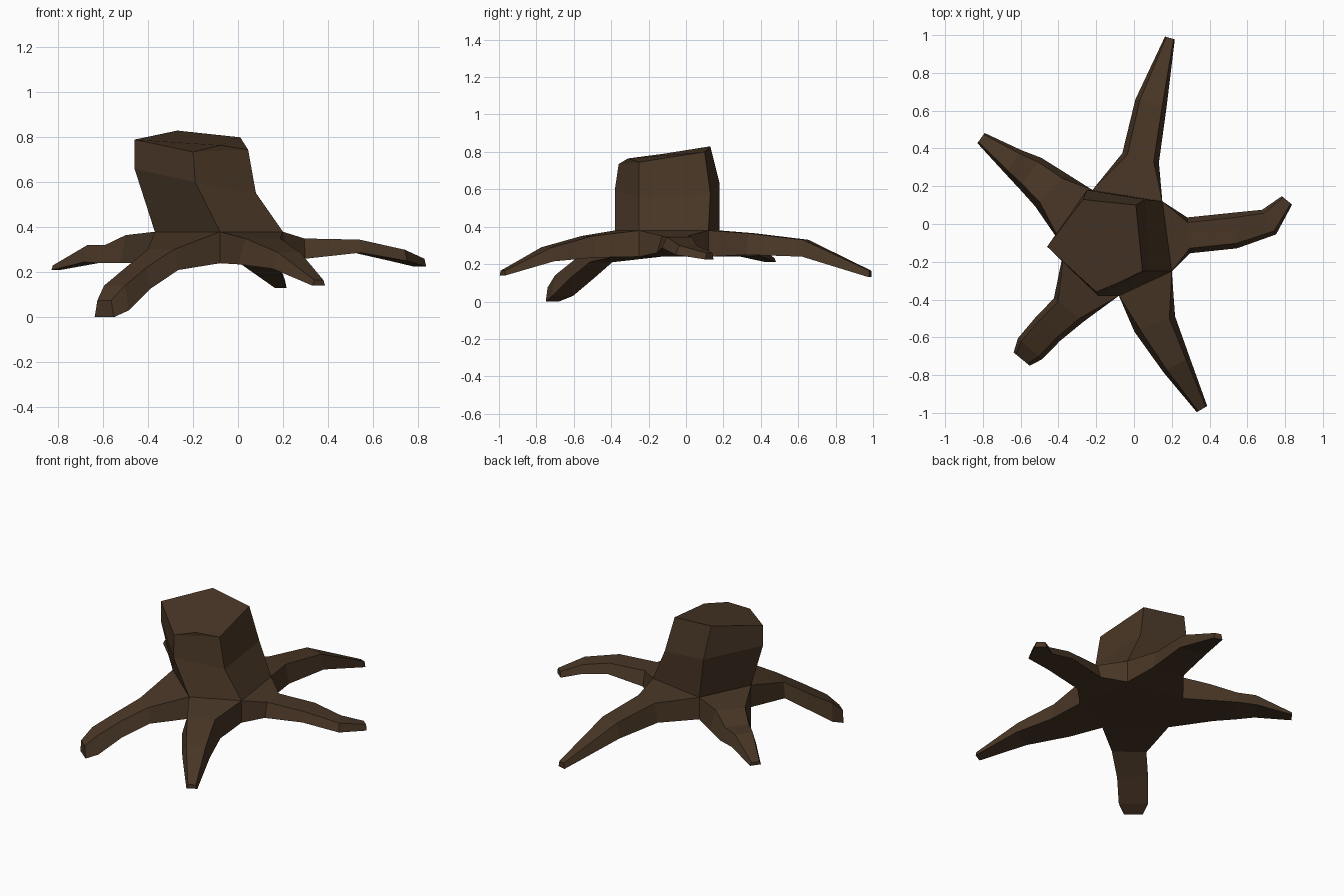
import bpy
import bmesh
from mathutils import Vector

if "Cube" in bpy.data.objects:
    bpy.data.objects.remove(bpy.data.objects["Cube"], do_unlink=True)

bark = bpy.data.materials.new("dark_brown_bark")
bark.use_nodes = True
bark_colour = (0.065, 0.037, 0.019, 1)
bark.diffuse_color = bark_colour
bark.node_tree.nodes["Principled BSDF"].inputs["Base Color"].default_value = bark_colour

bm = bmesh.new()


def ring(points):
    return [bm.verts.new(point) for point in points]


def bridge(lower, upper):
    """Join two closed rings of equal length with quads."""
    count = len(lower)
    for i in range(count):
        j = (i + 1) % count
        bm.faces.new((lower[i], lower[j], upper[j], upper[i]))


# Trunk: five corners, anticlockwise from the front one
collar = ring([(-.08, -.38, .38), (.2, -.25, .38), (.15, .12, .38),
               (-.22, .18, .38), (-.37, -.13, .38)])
waist = ring([(-.19, -.38, .6), (.08, -.25, .55), (.06, .13, .58),
              (-.25, .18, .63), (-.46, -.12, .66)])
rim = ring([(-.2, -.36, .735), (.045, -.25, .745), (.01, .1, .8),
            (-.27, .13, .83), (-.46, -.12, .79)])
bridge(collar, waist)
bridge(waist, rim)

# Sloping cut top with a chipped front edge
chip = bm.verts.new((-.08, -.31, .765))
bm.faces.new((rim[0], rim[1], chip))
bm.faces.new([rim[0], chip] + rim[1:])

# Underside between the roots
sole = ring([(v.co.x, v.co.y, .24) for v in collar])
bm.faces.new(sole[::-1])

# Roots: stations of x, y, top height, bottom height, half width
front_root = [(.11, -.53, .35, .235, .115), (.225, -.745, .29, .215, .08),
              (.36, -.98, .165, .14, .032)]
left_root = [(.29, -.06, .35, .26, .095), (.53, -.035, .345, .287, .095),
             (.715, .01, .3, .25, .075), (.81, .125, .26, .225, .035)]
back_root = [(.035, .35, .365, .25, .1), (.09, .64, .33, .24, .085),
             (.19, .985, .165, .13, .027)]
right_root = [(-.44, .18, .365, .24, .12), (-.55, .27, .32, .24, .1),
              (-.64, .33, .32, .245, .075), (-.81, .455, .23, .21, .033)]
drooping_root = [(-.345, -.455, .3, .21, .1), (-.455, -.555, .22, .125, .09),
                 (-.55, -.66, .14, .03, .085), (-.595, -.715, .075, 0, .055)]


def grow_root(index, stations):
    """Extrude a tapering four-sided root from one side of the collar."""
    after = (index + 1) % len(collar)
    section = [collar[index], collar[after], sole[after], sole[index]]
    middle = (collar[index].co + collar[after].co) / 2
    path = [middle.xy] + [Vector(s[:2]) for s in stations]
    for step, (x, y, top, bottom, half) in enumerate(stations, 1):
        ahead = path[min(step + 1, len(path) - 1)]
        along = (ahead - path[step - 1]).normalized()
        across = Vector((along.y, -along.x)) * half
        corners = []
        for side, height, width in ((1, top, .72), (-1, top, .72),
                                    (-1, bottom, 1), (1, bottom, 1)):
            spot = path[step] + across * side * width
            corners.append((spot.x, spot.y, height))
        following = ring(corners)
        bridge(section, following)
        section = following
    bm.faces.new(section)


for number, root in enumerate((front_root, left_root, back_root,
                               right_root, drooping_root)):
    grow_root(number, root)

bmesh.ops.recalc_face_normals(bm, faces=bm.faces)
mesh = bpy.data.meshes.new("tree_stump")
bm.to_mesh(mesh)
bm.free()
mesh.materials.append(bark)
stump = bpy.data.objects.new("tree_stump", mesh)
bpy.context.collection.objects.link(stump)
